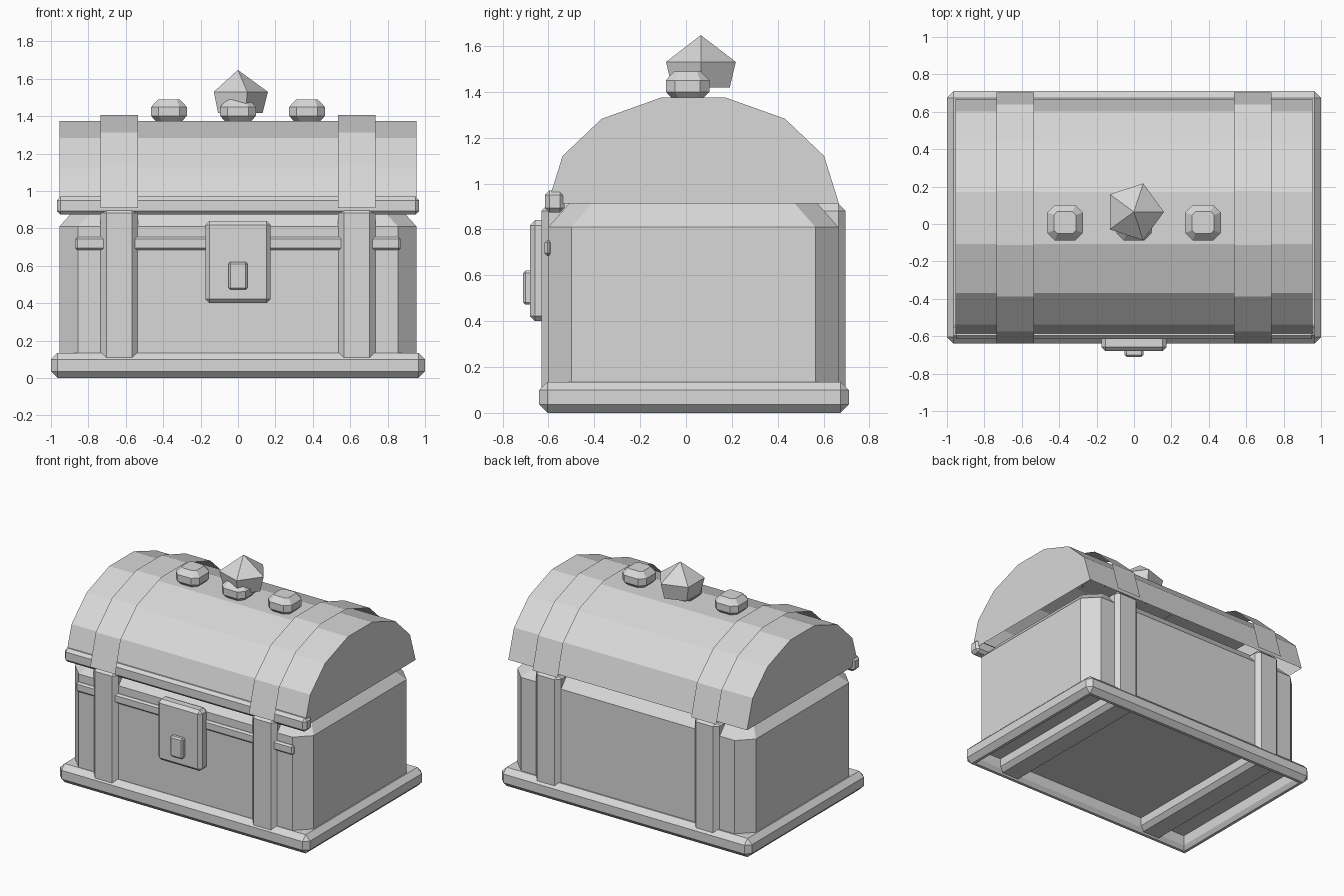
import bpy, bmesh, math
from mathutils import Vector

cube = bpy.data.objects.get("Cube")
if cube:
    bpy.data.objects.remove(cube, do_unlink=True)

GREY = (0.69, 0.69, 0.69, 1)
mat = bpy.data.materials.new("plain_grey")
mat.use_nodes = True
mat.diffuse_color = GREY
mat.node_tree.nodes["Principled BSDF"].inputs["Base Color"].default_value = GREY

Y_MID = 0.032  # depth centre of the chest


def finish(name, bm, recalc=True):
    if recalc:
        bmesh.ops.recalc_face_normals(bm, faces=bm.faces)
    mesh = bpy.data.meshes.new(name)
    bm.to_mesh(mesh)
    bm.free()
    mesh.materials.append(mat)
    obj = bpy.data.objects.new(name, mesh)
    bpy.context.collection.objects.link(obj)
    return obj


def block(lo, hi, bevel):
    """Chamfered box between two corners."""
    bm = bmesh.new()
    bmesh.ops.create_cube(bm, size=1)
    lo, hi = Vector(lo), Vector(hi)
    for v in bm.verts:
        v.co = (lo + hi) / 2 + v.co * (hi - lo)
    bmesh.ops.bevel(bm, geom=bm.edges[:], offset=bevel, segments=1,
                    profile=0.5, affect='EDGES')
    return bm


def loft(rings):
    """Closed solid through rings with equal point counts."""
    bm = bmesh.new()
    rows = [[bm.verts.new(p) for p in ring] for ring in rings]
    n = len(rows[0])
    for a, b in zip(rows, rows[1:]):
        for i in range(n):
            j = (i + 1) % n
            bm.faces.new((a[i], a[j], b[j], b[i]))
    bm.faces.new(rows[0][::-1])
    bm.faces.new(rows[-1])
    return bm


def octagon(cx, cy, hx, hy, cut, z):
    """Rectangle outline with cut corners."""
    quarter = [(hx, hy - cut), (hx - cut, hy)]
    pts = quarter + [(-x, y) for x, y in quarter[::-1]]
    pts += [(-x, -y) for x, y in quarter] + [(x, -y) for x, y in quarter[::-1]]
    return [(cx + x, cy + y, z) for x, y in pts]


# Plinth: a chamfered rim around a hollow underside
bm = block((-1, -0.64, 0), (1, 0.71, 0.135), 0.036)
bm.faces.ensure_lookup_table()
bottom = min(bm.faces, key=lambda f: f.calc_center_median().z)
for thickness, depth in ((0.03, 0), (0.03, -0.03), (0.001, -0.075)):
    bmesh.ops.inset_region(bm, faces=[bottom], thickness=thickness, depth=depth)
finish("plinth", bm, recalc=False)

# Body with cut corners and sloping shoulders
finish("body", loft([octagon(0, Y_MID, 0.955, 0.632, 0.1, 0.115),
                     octagon(0, Y_MID, 0.955, 0.632, 0.1, 0.81),
                     octagon(0, Y_MID, 0.86, 0.54, 0.1, 0.915)]))

# Barrel lid, open underneath
ARCH = [(0.14, 1.375), (0.4, 1.282), (0.57, 1.12), (0.635, 0.912)]
outline = [(Y_MID - y, z) for y, z in ARCH[::-1]] + [(Y_MID + y, z) for y, z in ARCH]
bm = loft([[(x, y, z) for y, z in outline] for x in (-0.955, 0.955)])
bmesh.ops.recalc_face_normals(bm, faces=bm.faces)
underside = [f for f in bm.faces if f.normal.z < -0.9]
bmesh.ops.delete(bm, geom=underside, context='FACES')
finish("lid", bm, recalc=False)

# Thin open bands over the lid, and solid straps around the body
BAND = [(0.145, 1.406), (0.42, 1.312), (0.607, 1.135), (0.672, 0.908)]
path = [(Y_MID - y, z) for y, z in BAND[::-1]] + [(Y_MID + y, z) for y, z in BAND]
for side, s in (("left", 1), ("right", -1)):
    bm = bmesh.new()
    x = s * 0.635
    rows = [[bm.verts.new((x + d, y, z)) for d in (-0.1, 0.1)] for y, z in path]
    for a, b in zip(rows, rows[1:]):
        bm.faces.new((a[0], a[1], b[1], b[0]))
    finish("lid_band_" + side, bm, recalc=False)
    finish("body_strap_" + side,
           block((x - 0.1, -0.63, 0.012), (x + 0.1, 0.695, 0.912), 0.031))

# Front trim, lock plate and latch
finish("lid_lip", block((-0.968, -0.615, 0.873), (0.968, -0.53, 0.97), 0.02))
finish("front_rail", block((-0.87, -0.616, 0.684), (0.87, -0.585, 0.754), 0.012))
finish("lock_plate", block((-0.175, -0.68, 0.4), (0.175, -0.59, 0.84), 0.022))
finish("lock_latch", block((-0.051, -0.71, 0.472), (0.051, -0.66, 0.62), 0.01))

# Cut-cornered studs along the ridge
STUD = [(0.068, 0.03, 1.372), (0.095, 0.04, 1.4), (0.095, 0.04, 1.45), (0.059, 0.018, 1.488)]
for name, x in (("left", 0.369), ("middle", 0), ("right", -0.369)):
    finish("stud_" + name,
           loft([octagon(x, 0.007, r, r, cut, z) for r, cut, z in STUD]))


# Five-sided gem
def pentagon(r, z):
    return [(r * math.cos(i * math.tau / 5), 0.065 + r * math.sin(i * math.tau / 5), z)
            for i in range(5)]


bm = loft([pentagon(0.132, 1.418), pentagon(0.16, 1.53), pentagon(0.001, 1.647)])
bmesh.ops.remove_doubles(bm, verts=bm.verts[:], dist=0.003)
finish("gem", bm)
